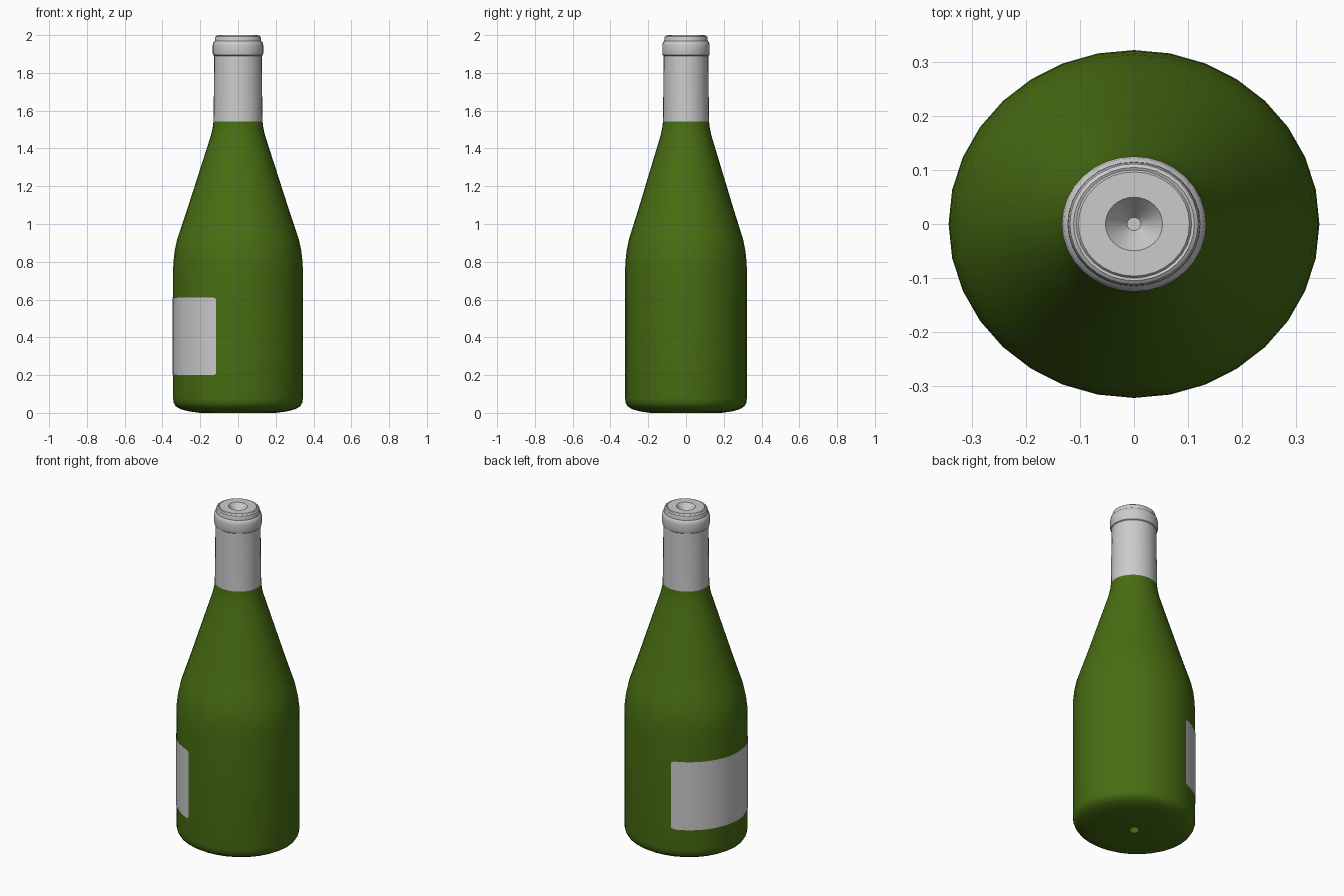
import bpy, bmesh, math

if "Cube" in bpy.data.objects:
    bpy.data.objects.remove(bpy.data.objects["Cube"])

DEPTH = 0.938  # the bottle is slightly narrower front to back
BODY_R = 0.344


def material(name, rgb, rough):
    m = bpy.data.materials.new(name)
    m.use_nodes = True
    m.diffuse_color = (*rgb, 1)
    bsdf = m.node_tree.nodes["Principled BSDF"]
    bsdf.inputs["Base Color"].default_value = (*rgb, 1)
    bsdf.inputs["Roughness"].default_value = rough
    return m


green = material("bottle green", (0.065, 0.155, 0.006), 0.5)
grey = material("pale grey", (0.6, 0.6, 0.6), 0.5)


def finish(name, bm, mat, angle=35):
    me = bpy.data.meshes.new(name)
    bm.to_mesh(me)
    bm.free()
    me.materials.append(mat)
    ob = bpy.data.objects.new(name, me)
    bpy.context.collection.objects.link(ob)
    bpy.ops.object.select_all(action="DESELECT")
    ob.select_set(True)
    bpy.context.view_layer.objects.active = ob
    bpy.ops.object.shade_smooth_by_angle(angle=math.radians(angle))
    return ob


def lathe(name, profile, mat, sides=32):
    """Spin (radius, height) points, listed bottom to top, into an oval solid."""
    bm = bmesh.new()
    rings = []
    for r, z in profile:
        rings.append([bm.verts.new((r * math.cos(a), r * DEPTH * math.sin(a), z))
                      for a in (math.tau * i / sides for i in range(sides))])
    for low, high in zip(rings, rings[1:]):
        for i in range(sides):
            j = (i + 1) % sides
            bm.faces.new((low[i], low[j], high[j], high[i]))
    bm.faces.new(rings[0][::-1])
    bm.faces.new(rings[-1])
    return finish(name, bm, mat)


# Glass: dimple under the base, straight wall, long sloping shoulder, neck
lathe("bottle_body", [
    (0.015, 0.04), (0.032, 0.003), (0.2, 0.0), (0.26, 0.008), (0.305, 0.02),
    (0.33, 0.035), (0.341, 0.055), (BODY_R, 0.08), (BODY_R, 0.74), (0.342, 0.8),
    (0.335, 0.86), (0.322, 0.92), (0.302, 0.98), (0.27, 1.075), (0.175, 1.37),
    (0.143, 1.47), (0.134, 1.51), (0.129, 1.55), (0.123, 1.6)], green)

# Foil: sleeve, rolled lip, stepped top with a conical hollow
lathe("neck_foil", [
    (0.12, 1.542), (0.13, 1.542), (0.129, 1.62), (0.126, 1.885), (0.126, 1.89),
    (0.131, 1.894), (0.134, 1.905), (0.134, 1.945), (0.131, 1.96), (0.123, 1.968),
    (0.122, 1.982), (0.119, 1.992), (0.112, 1.997), (0.107, 1.995), (0.103, 2.0),
    (0.053, 2.0), (0.013, 1.95)], grey)

# Label: thin curved plate with clipped corners wrapped round the right side
bm = bmesh.new()
steps, half, low, high = 48, math.radians(70.5), 0.2, 0.61
radius = BODY_R + 0.0015
columns = []
for i in range(steps + 1):
    a = math.pi - half + 2 * half * i / steps
    clip = 0.008 if i in (0, steps) else 0
    columns.append([bm.verts.new((radius * math.cos(a), radius * DEPTH * math.sin(a), z))
                    for z in (low + clip, high - clip)])
for p, q in zip(columns, columns[1:]):
    bm.faces.new((p[0], q[0], q[1], p[1]))
finish("label", bm, grey)
